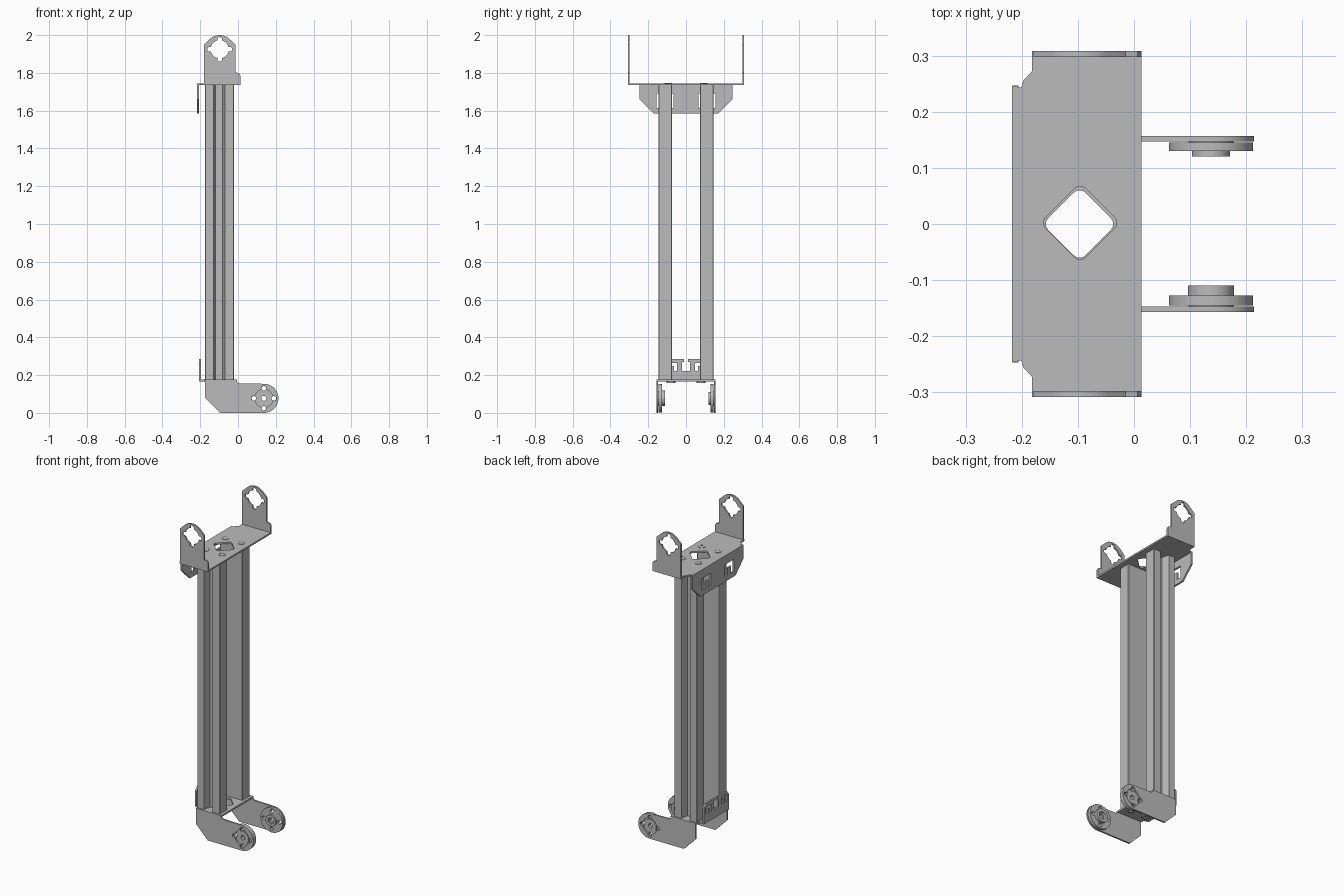
import bpy, bmesh
from math import cos, sin, pi, sqrt, radians

cube = bpy.data.objects.get("Cube")
if cube:
    bpy.data.objects.remove(cube, do_unlink=True)

metal = bpy.data.materials.new("grey_metal")
metal.use_nodes = True
GREY = (0.5, 0.5, 0.5, 1)
metal.diffuse_color = GREY
metal.node_tree.nodes["Principled BSDF"].inputs["Base Color"].default_value = GREY

# Axis mappings from a flat outline (u, v) and its depth w
AXES = {"XY": lambda u, v, w: (u, v, w),
        "XZ": lambda u, v, w: (u, w, v),
        "YZ": lambda u, v, w: (w, u, v)}


def sheet(name, loops, plane, lo, hi):
    """Extrude an outline (first loop) with holes (other loops) from lo to hi."""
    curve = bpy.data.curves.new(name, "CURVE")
    curve.dimensions = "2D"
    curve.fill_mode = "BOTH"
    curve.extrude = (hi - lo) / 2
    for pts in loops:
        spline = curve.splines.new("POLY")
        spline.points.add(len(pts) - 1)
        for p, (u, v) in zip(spline.points, pts):
            p.co = (u, v, 0, 1)
        spline.use_cyclic_u = True
    temp = bpy.data.objects.new(name + "_curve", curve)
    mesh = bpy.data.meshes.new_from_object(temp)
    bpy.data.objects.remove(temp)
    bpy.data.curves.remove(curve)
    bm = bmesh.new()
    bm.from_mesh(mesh)
    for v in bm.verts:
        v.co = AXES[plane](v.co.x, v.co.y, v.co.z + (lo + hi) / 2)
    bmesh.ops.remove_doubles(bm, verts=bm.verts, dist=0.00005)
    bmesh.ops.recalc_face_normals(bm, faces=bm.faces)
    bm.to_mesh(mesh)
    bm.free()
    mesh.name = name
    mesh.materials.clear()
    mesh.materials.append(metal)
    obj = bpy.data.objects.new(name, mesh)
    bpy.context.collection.objects.link(obj)
    bpy.ops.object.select_all(action="DESELECT")
    obj.select_set(True)
    bpy.context.view_layer.objects.active = obj
    bpy.ops.object.shade_smooth_by_angle(angle=radians(30))
    return obj


def arc(cx, cy, r, start, end, n=16):
    steps = [radians(start + (end - start) * i / n) for i in range(n + 1)]
    return [(cx + r * cos(a), cy + r * sin(a)) for a in steps]


def circle(cx, cy, r, n=40):
    return arc(cx, cy, r, 0, 360, n)[:-1]


def box(u0, u1, v0, v1):
    return [(u0, v0), (u1, v0), (u1, v1), (u0, v1)]


def mirrored(half):
    """Close an outline that is symmetric about u = 0."""
    return half + [(-u, v) for u, v in reversed(half)]


def diamond(cx, cy, d, r):
    pts = []
    for k in range(4):
        a = k * pi / 2
        pts += arc(cx + d * cos(a), cy + d * sin(a), r, k * 90 - 45, k * 90 + 45, 6)
    return pts


def lobed_hole(cx, cy, r=0.048, reach=0.053, lobe=0.013, n=144):
    """Round hole merged with four small round lobes."""
    pts = []
    for i in range(n):
        a = 2 * pi * i / n
        off = (a + pi / 4) % (pi / 2) - pi / 4
        s = lobe ** 2 - (reach * sin(off)) ** 2
        rad = max(r, reach * cos(off) + sqrt(s)) if s > 0 else r
        pts.append((cx + rad * cos(a), cy + rad * sin(a)))
    return pts


def tongue_window(c, half, z0, z1):
    """Window with a tongue rising from its lower edge."""
    t, top = half * 0.4, z0 + (z1 - z0) * 0.6
    return [(c - half, z0), (c - t, z0), (c - t, top), (c + t, top),
            (c + t, z0), (c + half, z0), (c + half, z1), (c - half, z1)]


MID = -0.097          # centre line of the posts in x
EYE = (0.137, 0.077)  # pivot of the lower arms in x, z

# Top bracket: plate with centre opening
edge = [(0.013, 0.308), (-0.182, 0.308), (-0.182, 0.272), (-0.197, 0.256),
        (-0.201, 0.243), (-0.217, 0.247)]
outline = edge + [(x, -y) for x, y in reversed(edge)]
sheet("top_plate", [outline, diamond(-0.096, 0.002, 0.05, 0.015)], "XY", 1.735, 1.745)

# Top bracket: rear flange with two windows
flange = mirrored([(0.247, 1.74), (0.247, 1.66), (0.17, 1.585)])
sheet("top_rear_flange", [flange] + [tongue_window(c, 0.045, 1.615, 1.69)
                                     for c in (-0.11, 0.11)], "YZ", -0.217, -0.206)

# Upright ears with lobed holes
ear = ([(-0.18, 1.74), (0.013, 1.74), (0.013, 1.785), (0.006, 1.797), (-0.014, 1.803),
        (-0.014, 1.95)] + arc(MID, 1.925, 0.075, 48, 132, 14) + [(-0.18, 1.95)])
for side, lo in (("front", -0.308), ("back", 0.298)):
    sheet(side + "_ear", [ear, lobed_hole(MID, 1.925)], "XZ", lo, lo + 0.01)

# Screw heads on the top plate and under the bottom plate
for i, x in enumerate((-0.151, -0.042)):
    for j, y in enumerate((-0.093, 0.093)):
        tag = f"_{i}{j}"
        sheet("top_screw_rim" + tag, [circle(x, y, 0.02), circle(x, y, 0.016)],
              "XY", 1.744, 1.747)
        sheet("top_screw" + tag, [circle(x, y, 0.0155)], "XY", 1.74, 1.7465)
        sheet("bottom_screw" + tag, [circle(x, y * 0.85, 0.023), circle(x, y * 0.85, 0.009)],
              "XY", 0.157, 0.167)

# Posts: flat inside, tapered slot along the outer face
for side, s in (("front", -1), ("back", 1)):
    profile = [(-0.173, 0.074), (-0.025, 0.074), (-0.022, 0.077), (-0.022, 0.143),
               (-0.025, 0.146), (-0.07, 0.146), (-0.081, 0.1), (-0.119, 0.1),
               (-0.13, 0.146), (-0.172, 0.146), (-0.175, 0.143), (-0.175, 0.077)]
    sheet(side + "_post", [[(x, s * y) for x, y in profile]], "XY", 0.176, 1.736)

# Bottom bracket: plate and rear flange
edge = [(-0.005, 0.157), (-0.175, 0.157), (-0.178, 0.128), (-0.207, 0.12)]
outline = edge + [(x, -y) for x, y in reversed(edge)]
sheet("bottom_plate", [outline, diamond(MID, 0, 0.045, 0.015)], "XY", 0.166, 0.177)

flange = mirrored([(0.12, 0.17), (0.12, 0.262), (0.1, 0.286), (0.01, 0.286),
                   (0.01, 0.27), (0.022, 0.27), (0.022, 0.222)])
sheet("bottom_rear_flange", [flange] + [tongue_window(c, 0.026, 0.222, 0.265)
                                        for c in (-0.074, 0.074)], "YZ", -0.207, -0.197)

# Lower arms, each with a disc and hub on the inside
arm = ([(-0.175, 0.177), (-0.175, 0.08), (-0.095, 0)] + arc(*EYE, 0.077, -90, 90, 32)
       + [(0.005, 0.157), (-0.02, 0.177)])
bolts = [circle(EYE[0] + 0.053 * cos(k * pi / 2), EYE[1] + 0.053 * sin(k * pi / 2), 0.012, 20)
         for k in range(4)]
for side, s, disc_in, hub_in, hub_r in (("front", -1, 0.127, 0.11, 0.041),
                                        ("back", 1, 0.13, 0.12, 0.034)):
    def layer(name, loops, a, b):
        sheet(f"{side}_{name}", loops, "XZ", min(s * a, s * b), max(s * a, s * b))
    bore = circle(*EYE, 0.013, 24)
    layer("arm", [arm, lobed_hole(*EYE)], 0.147, 0.157)
    layer("disc", [circle(*EYE, 0.075, 64), bore] + bolts, disc_in, 0.145)
    layer("disc_boss", [circle(*EYE, 0.04), bore], 0.144, 0.15)
    layer("hub", [circle(*EYE, hub_r), circle(*EYE, hub_r * 0.55)], hub_in, disc_in + 0.001)
